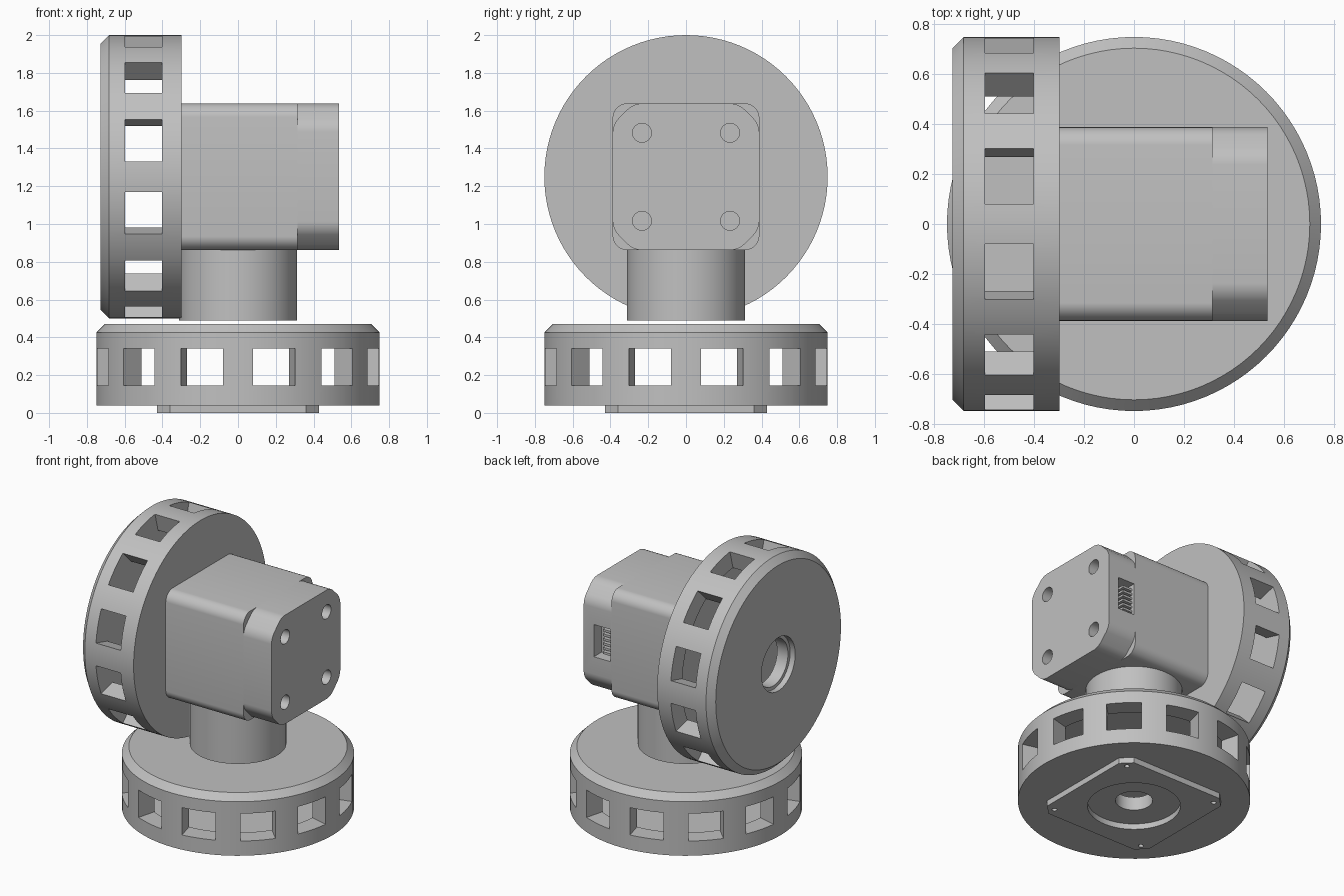
import bpy, bmesh, math
from mathutils import Matrix, Vector

old = bpy.data.objects.get("Cube")
if old:
    bpy.data.objects.remove(old, do_unlink=True)

grey = bpy.data.materials.new("plain_grey")
grey.use_nodes = True
grey.diffuse_color = (0.53, 0.53, 0.53, 1)
grey.node_tree.nodes["Principled BSDF"].inputs["Base Color"].default_value = (0.53, 0.53, 0.53, 1)


def make(name, bm, matrix=None):
    """Turn a bmesh into a grey object."""
    if matrix:
        bm.transform(matrix)
    bmesh.ops.recalc_face_normals(bm, faces=bm.faces[:])
    mesh = bpy.data.meshes.new(name)
    bm.to_mesh(mesh)
    bm.free()
    mesh.materials.append(grey)
    ob = bpy.data.objects.new(name, mesh)
    bpy.context.collection.objects.link(ob)
    return ob


def add_box(bm, lo, hi, turn=None):
    lo, hi = Vector(lo), Vector(hi)
    m = Matrix.Translation((lo + hi) / 2) @ Matrix.Diagonal((*(hi - lo), 1))
    bmesh.ops.create_cube(bm, size=1, matrix=(turn or Matrix()) @ m)


def add_cylinder(bm, radius, depth, centre, segments=48, turn=None):
    bmesh.ops.create_cone(bm, cap_ends=True, segments=segments, radius1=radius, radius2=radius,
                          depth=depth, matrix=Matrix.Translation(centre) @ (turn or Matrix()))


def cut(ob, bm):
    """Subtract the shapes in bm from ob, then remove the cutter."""
    cutter = make("cutter", bm)
    cutter.hide_render = True
    mod = ob.modifiers.new("cut", 'BOOLEAN')
    mod.operation, mod.solver, mod.object = 'DIFFERENCE', 'EXACT', cutter
    bpy.context.view_layer.objects.active = ob
    bpy.ops.object.modifier_apply(modifier=mod.name)
    bpy.data.objects.remove(cutter, do_unlink=True)


def smooth(ob):
    bpy.ops.object.select_all(action='DESELECT')
    ob.select_set(True)
    bpy.context.view_layer.objects.active = ob
    bpy.ops.object.shade_smooth_by_angle(angle=math.radians(30))


def hub(name, matrix):
    """Hollow chamfered drum with twelve windows and a central bore."""
    profile = [(.12, 0), (.75, 0), (.75, .385), (.705, .43), (.19, .43), (.19, .39),
               (.165, .39), (.165, .305), (.62, .305), (.62, .095), (.12, .095)]
    bm = bmesh.new()
    verts = [bm.verts.new((r, 0, z)) for r, z in profile]
    edges = [bm.edges.new((v, verts[i - 1])) for i, v in enumerate(verts)]
    bmesh.ops.spin(bm, geom=verts + edges, cent=(0, 0, 0), axis=(0, 0, 1),
                   angle=math.tau, steps=96, use_merge=True)
    bmesh.ops.remove_doubles(bm, verts=bm.verts[:], dist=1e-5)
    ob = make(name, bm)
    windows = bmesh.new()
    for i in range(12):
        turn = Matrix.Rotation(math.radians(15 + 30 * i), 4, 'Z')
        add_box(windows, (.55, -.115, .105), (.85, .115, .3), turn)
    cut(ob, windows)
    ob.data.transform(matrix)
    smooth(ob)


def prism(name, half, corner, rounding, start, end, matrix):
    """Square block with chamfered corners, softened by a bevel."""
    bm = bmesh.new()
    c = half - corner
    pts = [(half, -c), (half, c), (c, half), (-c, half), (-half, c), (-half, -c), (-c, -half), (c, -half)]
    face = bm.faces.new([bm.verts.new((x, y, start)) for x, y in pts])
    ext = bmesh.ops.extrude_face_region(bm, geom=[face])["geom"]
    bmesh.ops.translate(bm, vec=(0, 0, end - start),
                        verts=[g for g in ext if isinstance(g, bmesh.types.BMVert)])
    if rounding:
        sides = [e for e in bm.edges if abs(e.verts[0].co.z - e.verts[1].co.z) > 1e-4]
        bmesh.ops.bevel(bm, geom=sides, offset=rounding, segments=4, profile=.5, affect='EDGES')
    return make(name, bm, matrix)


# Two identical drums: one lying flat, one standing on its side
CENTRE = 1.25
hub("base_drum", Matrix.Translation((0, 0, .04)))
hub("side_drum", Matrix.Translation((-.298, 0, CENTRE)) @ Matrix.Rotation(-math.pi / 2, 4, 'Y'))

# Mounting plate under the base, with screw holes and a round opening
plate = prism("mounting_plate", .43, .07, 0, 0, .04, Matrix())
holes = bmesh.new()
add_cylinder(holes, .3, .2, (0, 0, 0), 64)
for x in (-.365, .365):
    for y in (-.365, .365):
        add_cylinder(holes, .017, .2, (x, y, 0), 16)
cut(plate, holes)
smooth(plate)

# Neck between the base drum and the motor
neck = bmesh.new()
add_cylinder(neck, .312, .39, (0, 0, .685), 64)
smooth(make("neck", neck))

# Motor housing and its end cap, both running along x
along_x = Matrix.Translation((0, 0, CENTRE)) @ Matrix.Rotation(math.pi / 2, 4, 'Y')
smooth(prism("motor_housing", .388, .045, .026, -.3, .315, along_x))
cap = prism("motor_end_cap", .388, .11, .04, .315, .535, along_x)

# Screw holes and connector socket in the end cap
sockets = bmesh.new()
for y in (-.233, .233):
    for z in (-.233, .233):
        add_cylinder(sockets, .05, .2, (.535, y, CENTRE + z), 32, Matrix.Rotation(math.pi / 2, 4, 'Y'))
add_box(sockets, (.325, .3, CENTRE - .115), (.455, .5, CENTRE + .115))
cut(cap, sockets)
smooth(cap)

# Row of contacts in the socket
pins = bmesh.new()
for i in range(6):
    z = CENTRE - .08 + .032 * i
    add_box(pins, (.325, .295, z - .008), (.4, .365, z + .008))
make("connector_contacts", pins)
